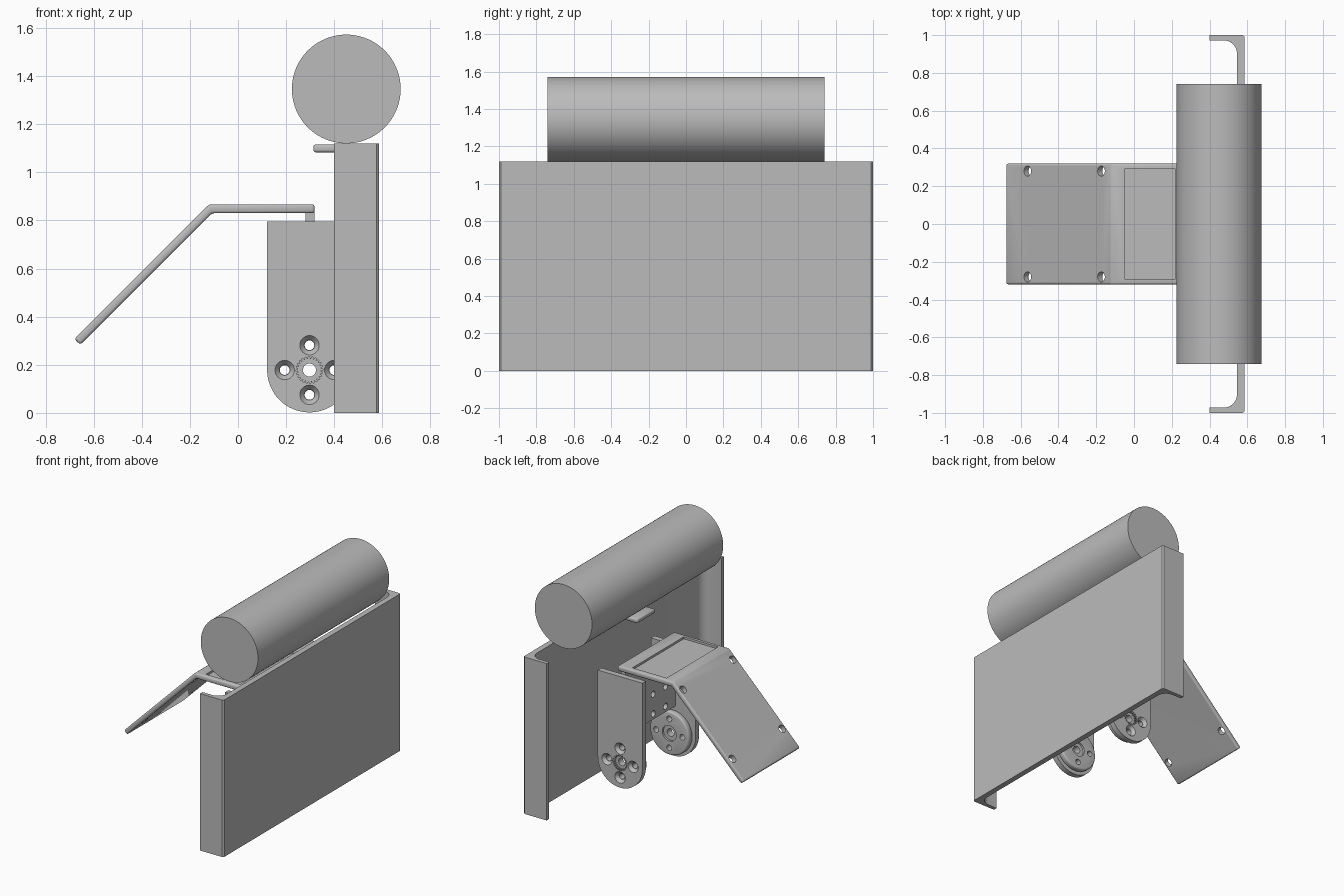
import bpy, bmesh, math
from mathutils import Vector

cube = bpy.data.objects.get("Cube")
if cube:
    bpy.data.objects.remove(cube, do_unlink=True)

grey = bpy.data.materials.new("plain_grey")
grey.use_nodes = True
grey.diffuse_color = (0.5, 0.5, 0.5, 1)
grey.node_tree.nodes["Principled BSDF"].inputs["Base Color"].default_value = (0.5, 0.5, 0.5, 1)


def prism(name, pts, axis, lo, hi):
    """Extrude a 2D outline: axis 'y' takes (x, z) points, axis 'z' takes (x, y)."""
    place = (lambda p, t: (p[0], t, p[1])) if axis == "y" else (lambda p, t: (p[0], p[1], t))
    bm = bmesh.new()
    face = bm.faces.new([bm.verts.new(place(p, lo)) for p in pts])
    new = bmesh.ops.extrude_face_region(bm, geom=[face])["geom"]
    move = Vector(place((0, 0), hi - lo))
    bmesh.ops.translate(bm, vec=move, verts=[v for v in new if isinstance(v, bmesh.types.BMVert)])
    bmesh.ops.recalc_face_normals(bm, faces=bm.faces)
    mesh = bpy.data.meshes.new(name)
    bm.to_mesh(mesh)
    bm.free()
    mesh.materials.append(grey)
    obj = bpy.data.objects.new(name, mesh)
    bpy.context.collection.objects.link(obj)
    return obj


def box(name, x, y, z):
    return prism(name, [(x[0], z[0]), (x[1], z[0]), (x[1], z[1]), (x[0], z[1])], "y", *y)


def arc(cx, cy, r, a0, a1, n=10):
    angles = [math.radians(a0 + (a1 - a0) * i / n) for i in range(n + 1)]
    return [(cx + r * math.cos(a), cy + r * math.sin(a)) for a in angles]


def circle(cx, cy, r, n=32):
    return arc(cx, cy, r, 0, 360, n)[:-1]


def rod(name, center, direction, r, length, r2=None):
    """Cylinder or cone centred on a point and lying along a direction."""
    turn = Vector(direction).to_track_quat("Z", "Y").to_euler()
    bpy.ops.mesh.primitive_cone_add(vertices=32, radius1=r, radius2=r if r2 is None else r2,
                                    depth=length, location=center, rotation=turn)
    obj = bpy.context.object
    obj.name = name
    return obj


def activate(obj):
    bpy.ops.object.select_all(action="DESELECT")
    obj.select_set(True)
    bpy.context.view_layer.objects.active = obj


def cut(obj, cutters):
    for c in cutters:
        mod = obj.modifiers.new("cut", "BOOLEAN")
        mod.operation, mod.solver, mod.object = "DIFFERENCE", "EXACT", c
        activate(obj)
        bpy.ops.object.modifier_apply(modifier=mod.name)
        bpy.data.objects.remove(c, do_unlink=True)


def finish(obj, bevel=0):
    activate(obj)
    if bevel:
        mod = obj.modifiers.new("bevel", "BEVEL")
        mod.width, mod.segments, mod.limit_method = bevel, 3, "ANGLE"
        mod.angle_limit = math.radians(40)
        bpy.ops.object.modifier_apply(modifier=mod.name)
    bpy.ops.object.shade_smooth_by_angle(angle=math.radians(35))


# Channel panel: back wall, two flanges, rounded inside corners
half = [(0.585, 0.99), (0.575, 1.0), (0.4, 1.0), (0.4, 0.972)]
half += arc(0.475, 0.902, 0.07, 90, 0)
outline = half + [(x, -y) for x, y in reversed(half)]
finish(prism("channel_panel", outline, "z", 0, 1.12))

# Roller on top and the small tab beneath it
roller = prism("top_roller", circle(0.45, 1.346, 0.226, 96), "y", -0.74, 0.74)
finish(roller)
finish(box("support_tab", (0.313, 0.55), (-0.1, 0.1), (1.083, 1.115)), 0.01)

# Round-ended ears with a hub disc on the inner face
HX, HZ, RING = 0.297, 0.178, 0.103
spots = [(HX + RING, HZ), (HX - RING, HZ), (HX, HZ + RING), (HX, HZ - RING)]
ear_outline = arc(HX, HZ, 0.176, 180, 360, 32) + [(HX + 0.176, 0.795), (HX - 0.176, 0.795)]
teeth = [p for i in range(24) for p in
         (arc(HX, HZ, 0.056, i * 15, i * 15 + 5, 1) + arc(HX, HZ, 0.047, i * 15 + 8, i * 15 + 12, 1))]

for side, word in ((-1, "right"), (1, "left")):
    def span(a, b):
        return sorted((side * a, side * b))
    ear = prism(word + "_ear", ear_outline, "y", *span(0.28, 0.32))
    tools = [prism("c", teeth, "y", *span(0.30, 0.35)),
             prism("c", circle(HX, HZ, 0.027), "y", *span(0.25, 0.35))]
    for x, z in spots:
        tools.append(prism("c", circle(x, z, 0.02), "y", *span(0.25, 0.35)))
        tools.append(rod("c", (x, side * 0.31, z), (0, side, 0), 0.022, 0.024, 0.042))
    cut(ear, tools)
    finish(ear)

    hub = prism(word + "_hub_disc", circle(HX, HZ, 0.155, 48), "y", *span(0.235, 0.28))
    finish(hub, 0.012)
    tools = [prism("c", circle(x, z, 0.02), "y", *span(0.2, 0.3)) for x, z in spots]
    tools += [prism("c", circle(HX, HZ, 0.055), "y", *span(0.2, 0.25)),
              prism("c", circle(HX, HZ, 0.027), "y", *span(0.2, 0.3))]
    cut(hub, tools)
    finish(hub)

# Bent cover plate: upright leg, flat top, sloping front
upright = box("upright_plate", (0.28, 0.318), (-0.28, 0.28), (0.36, 0.85))
cut(upright, [rod("c", (0.3, y, z), (1, 0, 0), 0.022, 0.1)
              for y in (-0.17, -0.03) for z in (0.4, 0.54)])
finish(upright)

cover = prism("bent_cover", [(0.318, 0.83), (0.318, 0.867), (-0.12, 0.867), (-0.68, 0.307),
                             (-0.655, 0.283), (-0.108, 0.83)], "y", -0.32, 0.32)
finish(cover, 0.011)
tools = [box("c", (-0.05, 0.22), (-0.29, 0.29), (0.852, 0.9))]
tools += [rod("c", (x, y, x + 0.97), (-1, 0, 1), 0.027, 0.12)
          for x in (-0.555, -0.165) for y in (-0.28, 0.28)]
cut(cover, tools)
finish(cover)
